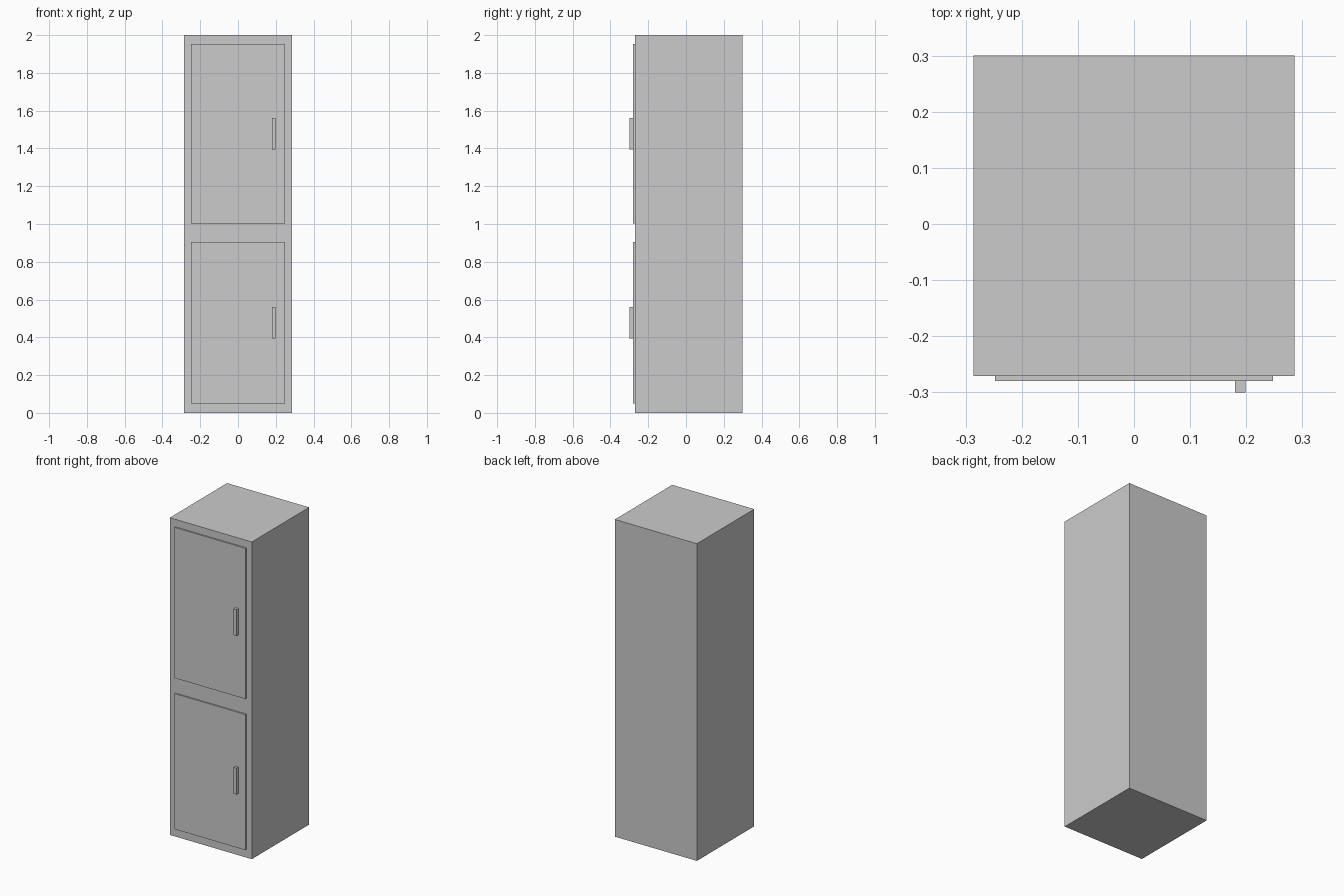
import bpy

if "Cube" in bpy.data.objects:
    bpy.data.objects.remove(bpy.data.objects["Cube"])


def box(name, x, y, z):
    """Axis-aligned box from (min, max) ranges."""
    lo, hi = zip(x, y, z)
    bpy.ops.mesh.primitive_cube_add(size=1, location=[(a + b) / 2 for a, b in zip(lo, hi)])
    ob = bpy.context.object
    ob.name = name
    ob.scale = [b - a for a, b in zip(lo, hi)]
    bpy.ops.object.transform_apply(location=False, rotation=False, scale=True)
    return ob


FRONT = -0.271       # front of the cabinet body
DOOR_FRONT = -0.28   # front of the doors

# Cabinet body
box("cabinet_body", (-0.286, 0.286), (FRONT, 0.30), (0, 2))

# Two doors, each with a vertical bar handle
for label, door_z, handle_z in (("lower", (0.05, 0.905), 0.478),
                                ("upper", (1.003, 1.953), 1.478)):
    box(label + "_door", (-0.2475, 0.2475), (DOOR_FRONT, FRONT), door_z)
    box(label + "_handle", (0.18, 0.199), (-0.30, DOOR_FRONT),
        (handle_z - 0.083, handle_z + 0.083))
